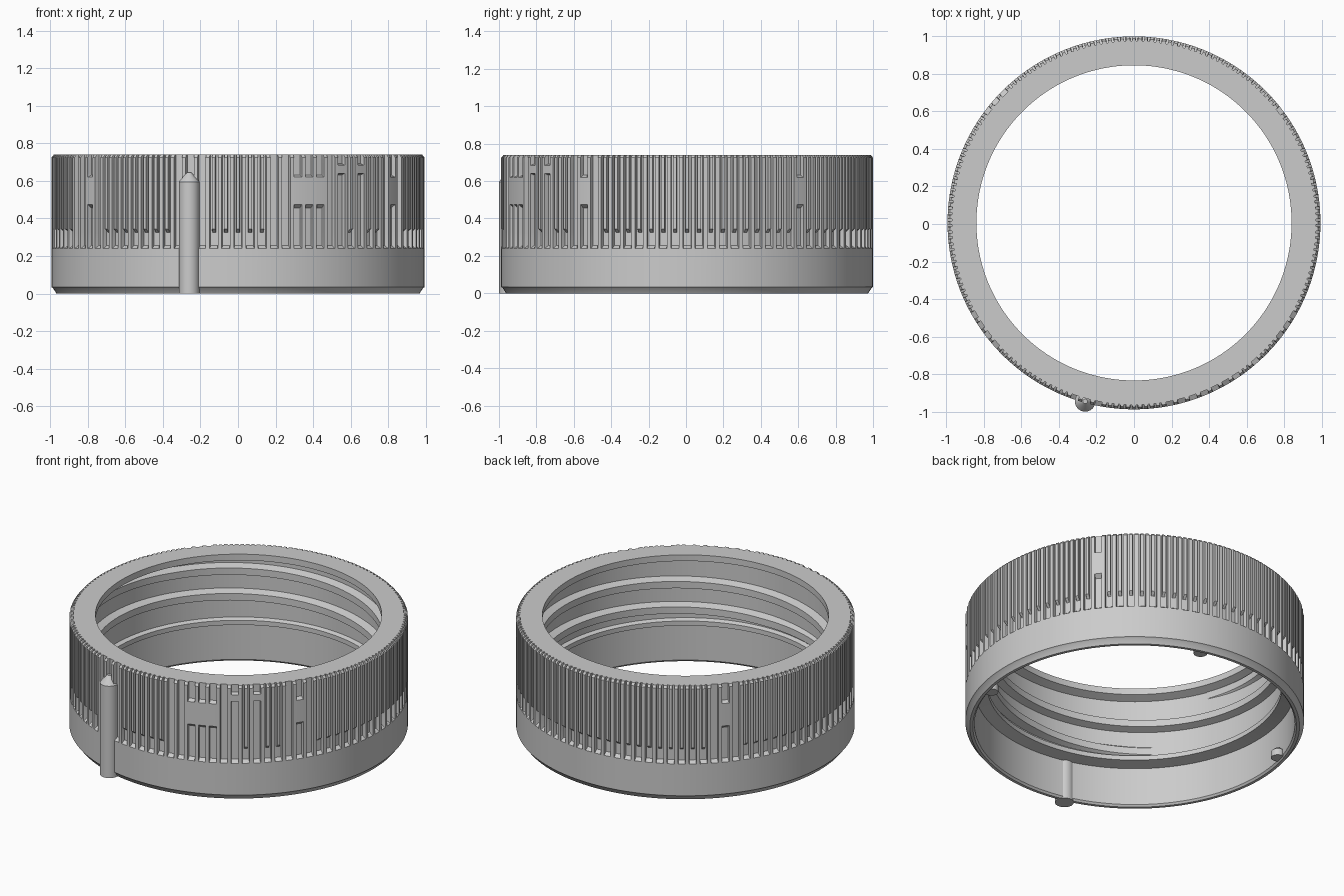
import bpy, bmesh, math
from math import pi, sin, cos, radians

cube = bpy.data.objects.get("Cube")
if cube:
    bpy.data.objects.remove(cube, do_unlink=True)

CENTRE_Y = 0.006
OUTER, FLOOR = 0.994, 0.970      # rib crest and groove floor radii
BORE, WALL, LIP = 0.94, 0.89, 0.84
TOP = 0.74
GROOVES = 96

grey = bpy.data.materials.new("grey plastic")
grey.use_nodes = True
grey.diffuse_color = (0.6, 0.6, 0.6, 1)
grey.node_tree.nodes["Principled BSDF"].inputs["Base Color"].default_value = (0.6, 0.6, 0.6, 1)


def polar(r, a, z):
    """Angle a is measured from the front towards +x."""
    return (r * sin(a), -r * cos(a) + CENTRE_Y, z)


def finish(bm, name):
    bmesh.ops.recalc_face_normals(bm, faces=bm.faces)
    mesh = bpy.data.meshes.new(name)
    bm.to_mesh(mesh)
    bm.free()
    mesh.materials.append(grey)
    obj = bpy.data.objects.new(name, mesh)
    bpy.context.collection.objects.link(obj)
    bpy.ops.object.select_all(action="DESELECT")
    obj.select_set(True)
    bpy.context.view_layer.objects.active = obj
    bpy.ops.object.shade_smooth_by_angle(angle=radians(28))
    return obj


def skin(bm, rings, wrap):
    """Join closed cross-sections with quads."""
    n = len(rings[0])
    for i in range(len(rings) - (0 if wrap else 1)):
        a, b = rings[i], rings[(i + 1) % len(rings)]
        for j in range(n):
            k = (j + 1) % n
            bm.faces.new((a[j], a[k], b[k], b[j]))
    if not wrap:
        bm.faces.new(rings[0])
        bm.faces.new(rings[-1])


# Grooves that break off at a smooth patch, and grooves without a filler rib
patches = {k % GROOVES: (0.47, 0.625) for k in (-14, 5, 6, 7, 15, 34, -35)}
patches.update({9: (0.64, 0.685), 11: (0.64, 0.685)})
plain = {k % GROOVES for k in (-16, -15, -13, -5, -4, -3, 3, 4, 8, 14, 16, -36, -34)}


def knurl_radius(groove, offset, z):
    """Radius of the knurled wall at an offset from the groove centre."""
    off = abs(offset)
    if off > 0.32 or z < 0.245:
        return OUTER
    if groove in patches:
        low, high = patches[groove]
        return OUTER if low < z < high else FLOOR
    if off < 0.14 and z > 0.335 and groove not in plain:
        return OUTER
    return FLOOR


# Ring body: one closed section per column, with ribs on the outside
offsets = (-0.34, -0.31, -0.16, -0.13, 0.13, 0.16, 0.31, 0.34)
knurl_rows = (0.24, 0.256, 0.325, 0.345, 0.455, 0.475, 0.62, 0.632,
              0.641, 0.684, 0.692, 0.725)
inner = [(LIP, TOP), (LIP, 0.70), (WALL, 0.68), (WALL, 0.31),
         (0.865, 0.30), (0.865, 0.27), (BORE, 0.255), (BORE, 0.012), (0.95, 0)]
bm = bmesh.new()
rings = []
for g in range(GROOVES):
    for off in offsets:
        a = (g + off) * 2 * pi / GROOVES
        section = [(0.968, 0), (0.986, 0.028), (OUTER, 0.034)]
        section += [(knurl_radius(g, off, z), z) for z in knurl_rows]
        section.append((min(section[-1][0], OUTER - 0.012), TOP))
        section += inner
        rings.append([bm.verts.new(polar(r, a, z)) for r, z in section])
skin(bm, rings, True)
finish(bm, "ring_body")

# Internal screw thread, tapering into the wall at both ends
bm = bmesh.new()
rings = []
PITCH, TURNS, STEPS = 0.165, 1.94, 250
start = radians(-47)
for i in range(STEPS + 1):
    t = i / STEPS
    a = start + t * TURNS * 2 * pi
    z = 0.34 + t * TURNS * PITCH
    grow = max(0.05, min(1, 14 * t, 14 * (1 - t)))
    crest = WALL - 0.045 * grow
    section = ((WALL + 0.01, z - 0.04), (crest, z - 0.022),
               (crest, z + 0.022), (WALL + 0.01, z + 0.04))
    rings.append([bm.verts.new(polar(r, a, h)) for r, h in section])
skin(bm, rings, False)
finish(bm, "screw_thread")


def post(name, x, y, profile, sides=40):
    """Round upright post from (radius, height) pairs."""
    bm = bmesh.new()
    rings = []
    for r, z in profile:
        rings.append([bm.verts.new((x + r * cos(2 * pi * s / sides),
                                    y + r * sin(2 * pi * s / sides), z))
                      for s in range(sides)])
    skin(bm, rings, False)
    return finish(bm, name)


# Pointed alignment marker on the front
post("marker_rib", -0.26, -0.945,
     ((0.055, 0), (0.055, 0.595), (0.048, 0.605), (0.012, 0.645)))

# Small lugs inside the lower bore, a quarter turn apart from the marker
marker_angle = math.atan2(-0.26, 0.95)
for q, side in ((1, "left"), (2, "back"), (3, "right")):
    x, y, _ = polar(0.925, marker_angle + q * pi / 2, 0)
    post("lug_" + side, x, y, ((0.04, 0.008), (0.04, 0.05), (0.012, 0.075)), 24)
